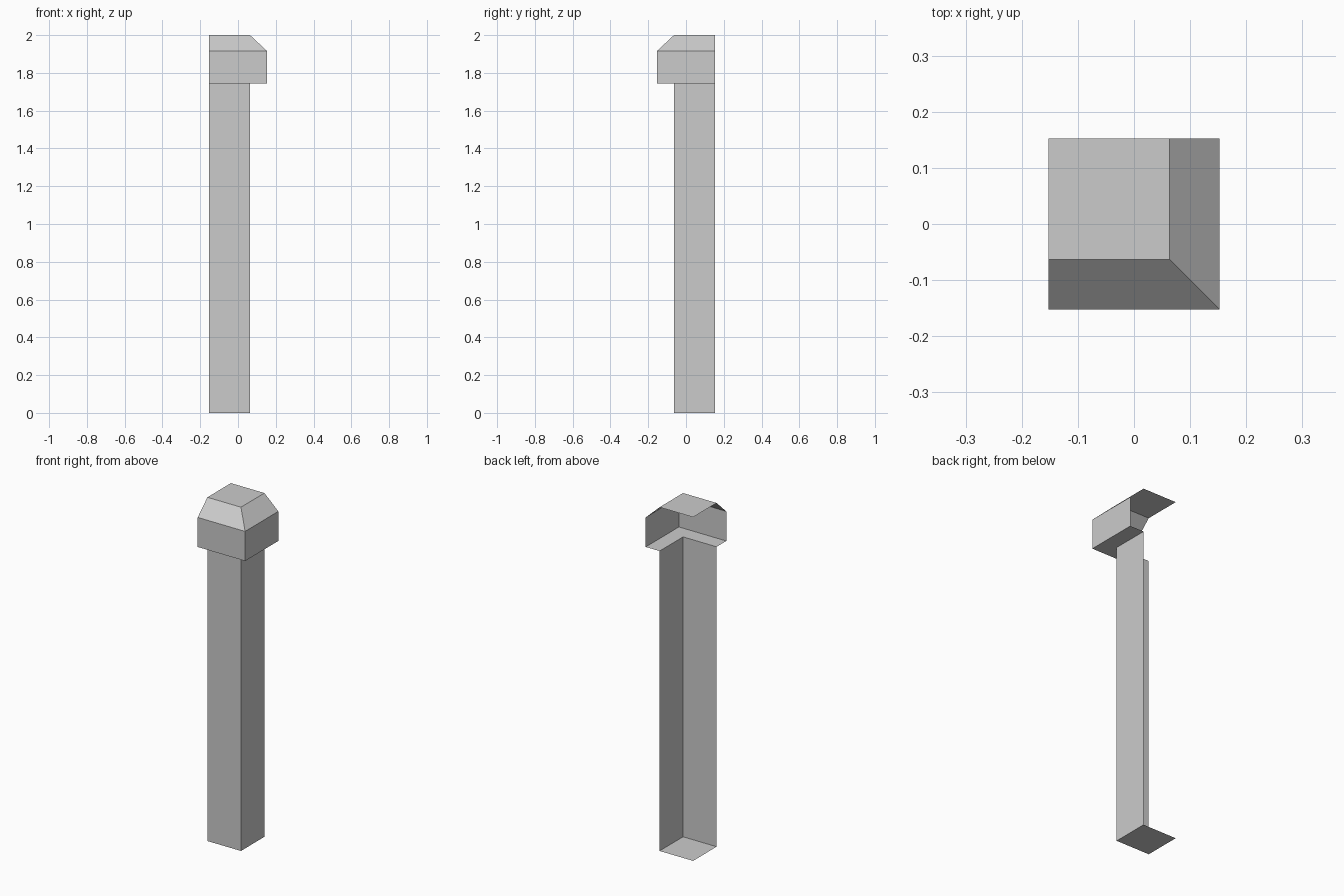
import bpy, bmesh

if "Cube" in bpy.data.objects:
    bpy.data.objects.remove(bpy.data.objects["Cube"])

EDGE = 0.1525   # open back and left edges of the corner post
SLIM = 0.0635   # outer face of the shaft and of the top


def corner_shell(name, profile, floor=False, lid=False):
    """Sweep an (offset, height) profile around the front-right corner; back and left stay open."""
    bm = bmesh.new()
    rows = [[bm.verts.new(p) for p in ((-EDGE, -o, z), (o, -o, z), (o, EDGE, z))]
            for o, z in profile]
    for low, high in zip(rows, rows[1:]):
        for i in range(2):
            bm.faces.new((low[i], low[i + 1], high[i + 1], high[i]))
    # Optional horizontal end faces
    if floor:
        back = bm.verts.new((-EDGE, EDGE, profile[0][1]))
        bm.faces.new([back] + rows[0][::-1])
    if lid:
        back = bm.verts.new((-EDGE, EDGE, profile[-1][1]))
        bm.faces.new(rows[-1] + [back])
    mesh = bpy.data.meshes.new(name)
    bm.to_mesh(mesh)
    bm.free()
    obj = bpy.data.objects.new(name, mesh)
    bpy.context.collection.objects.link(obj)
    return obj


# Slim shaft with its base face
corner_shell("post_shaft", [(SLIM, 0), (SLIM, 1.745)], floor=True)

# Overhanging cap: underside ledge, upright band, bevel and flat top
corner_shell("post_cap", [(SLIM, 1.745), (EDGE, 1.745), (EDGE, 1.917), (SLIM, 2.0)], lid=True)
